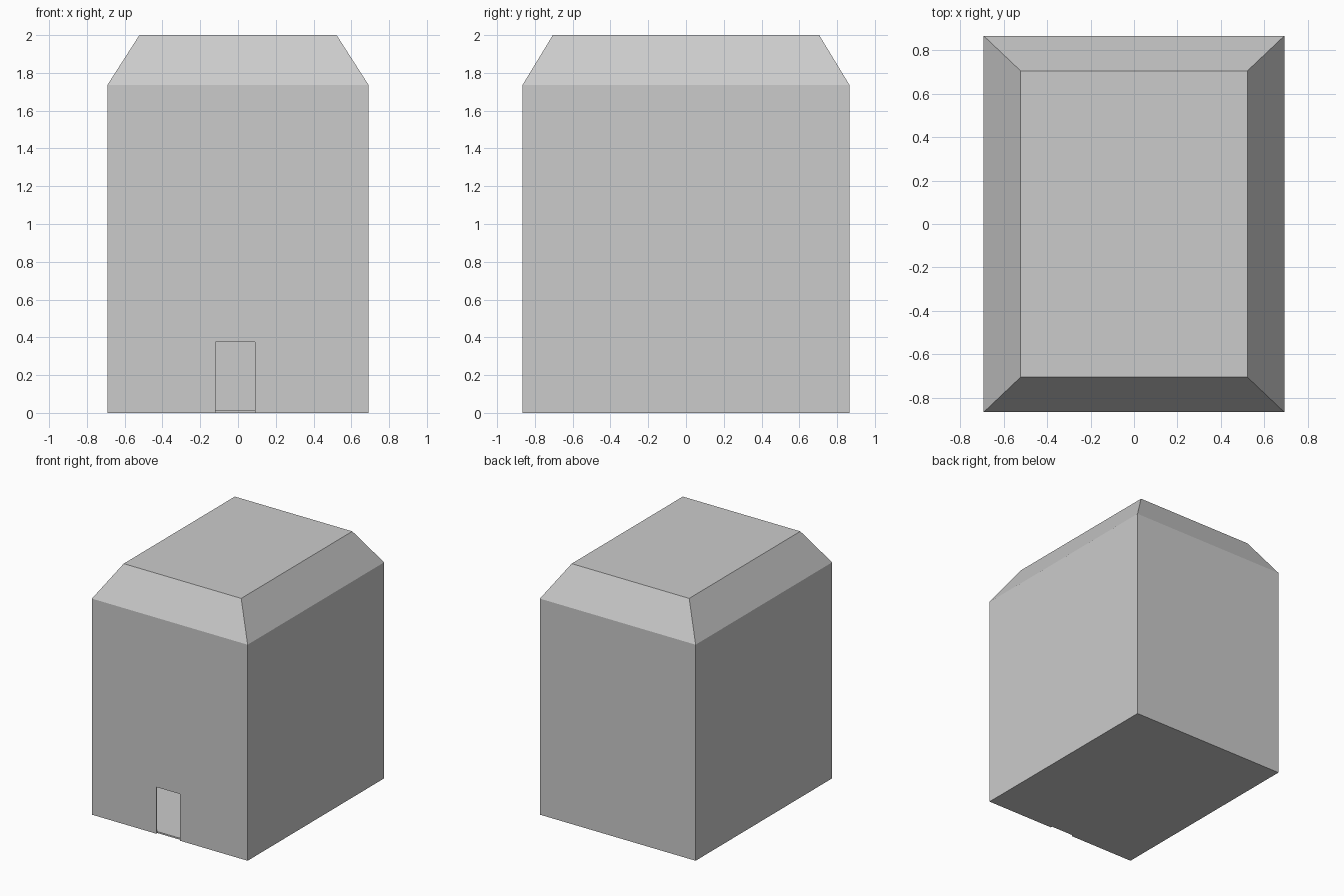
import bpy
import bmesh

if "Cube" in bpy.data.objects:
    bpy.data.objects.remove(bpy.data.objects["Cube"])

WALL = 0.012


def new_object(name, bm):
    mesh = bpy.data.meshes.new(name)
    bmesh.ops.recalc_face_normals(bm, faces=bm.faces)
    bm.to_mesh(mesh)
    bm.free()
    obj = bpy.data.objects.new(name, mesh)
    bpy.context.collection.objects.link(obj)
    return obj


# House shell: rectangular rings stacked upward, closed by floor and flat roof
bm = bmesh.new()
rings = []
for hx, hy, z in [(0.692, 0.866, 0), (0.692, 0.866, 1.735), (0.522, 0.705, 2)]:
    rings.append([bm.verts.new((sx * hx, sy * hy, z))
                  for sx, sy in [(-1, -1), (1, -1), (1, 1), (-1, 1)]])
for low, high in zip(rings, rings[1:]):
    for i in range(4):
        j = (i + 1) % 4
        bm.faces.new((low[i], low[j], high[j], high[i]))
bm.faces.new(rings[0][::-1])
bm.faces.new(rings[-1])
house = new_object("house_shell", bm)

# Thin hollow walls
solid = house.modifiers.new("wall_thickness", 'SOLIDIFY')
solid.thickness = WALL
solid.offset = -1
solid.use_even_offset = True

# Doorway cutter, just through the front wall
bm = bmesh.new()
bmesh.ops.create_cube(bm, size=1)
x0, x1, y0, y1, z0, z1 = -0.12, 0.09, -1.0, -0.866 + WALL + 0.002, -0.1, 0.375
for v in bm.verts:
    v.co = (x1 if v.co.x > 0 else x0,
            y1 if v.co.y > 0 else y0,
            z1 if v.co.z > 0 else z0)
cutter = new_object("doorway_cutter", bm)
cutter.hide_render = True
cutter.display_type = 'WIRE'

# Open doorway
cut = house.modifiers.new("doorway", 'BOOLEAN')
cut.operation = 'DIFFERENCE'
cut.solver = 'EXACT'
cut.object = cutter
